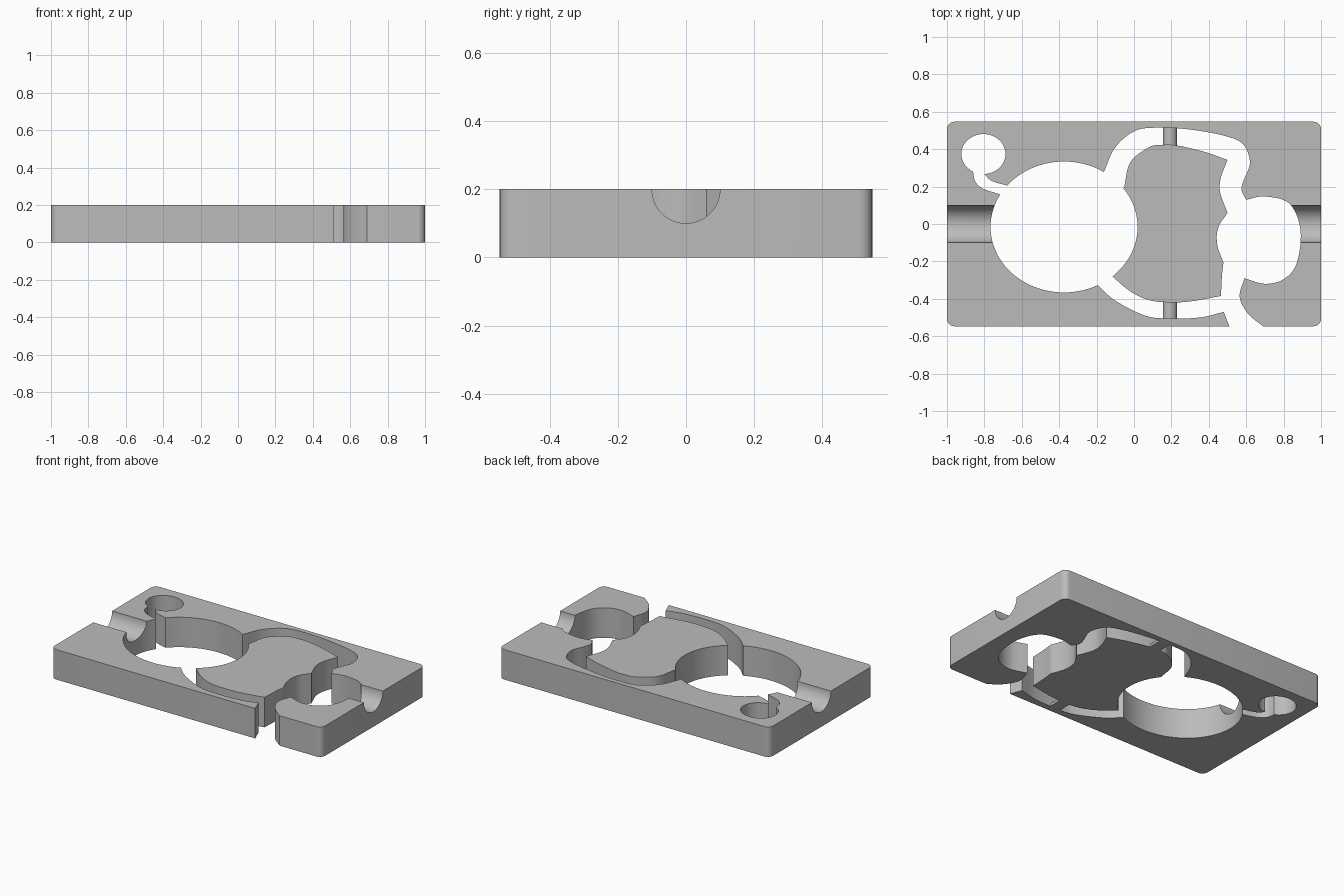
import bpy
import bmesh
import math
from mathutils import Vector

if "Cube" in bpy.data.objects:
    bpy.data.objects.remove(bpy.data.objects["Cube"], do_unlink=True)

HEIGHT = 0.2
HALF_WIDTH = 1.0
HALF_DEPTH = 0.547
CORNER = 0.04
GROOVE_RADIUS = 0.1
BRIDGE_RADIUS = 0.038

grey = bpy.data.materials.new("plain grey")
grey.use_nodes = True
colour = (0.5, 0.5, 0.5, 1)
grey.diffuse_color = colour
grey.node_tree.nodes["Principled BSDF"].inputs["Base Color"].default_value = colour


def spline(*knots, steps=6):
    """Smooth path through the knots, keeping both end points."""
    pts = [Vector(k) for k in knots]
    pts = [pts[0] * 2 - pts[1]] + pts + [pts[-1] * 2 - pts[-2]]
    path = []
    for a, b, c, d in zip(pts, pts[1:], pts[2:], pts[3:]):
        for i in range(steps):
            t = i / steps
            path.append((b * 2 + (c - a) * t + (a * 2 - b * 5 + c * 4 - d) * t**2
                         + (b * 3 - a - c * 3 + d) * t**3) / 2)
    return path + [pts[-2]]


def arc(centre, radii, start, end, clockwise=True, steps=40):
    """Elliptical arc between the directions of two points."""
    def angle(p):
        return math.atan2((p[1] - centre[1]) / radii[1], (p[0] - centre[0]) / radii[0])
    first = angle(start)
    sweep = (angle(end) - first) % math.tau
    if clockwise:
        sweep -= math.tau
    angles = [first + sweep * i / steps for i in range(steps + 1)]
    return [Vector((centre[0] + radii[0] * math.cos(a), centre[1] + radii[1] * math.sin(a)))
            for a in angles]


def finish(obj):
    obj.data.materials.append(grey)
    bpy.ops.object.select_all(action="DESELECT")
    obj.select_set(True)
    bpy.context.view_layer.objects.active = obj
    bpy.ops.object.shade_smooth_by_angle(angle=math.radians(30))


def slab(name, outline):
    """Extrude a closed flat outline to the plate height."""
    bm = bmesh.new()
    face = bm.faces.new([bm.verts.new((p[0], p[1], 0)) for p in outline])
    bmesh.ops.remove_doubles(bm, verts=bm.verts[:], dist=0.004)
    side = bmesh.ops.extrude_face_region(bm, geom=bm.faces[:], use_keep_orig=True)
    top = [v for v in side["geom"] if isinstance(v, bmesh.types.BMVert)]
    bmesh.ops.translate(bm, verts=top, vec=(0, 0, HEIGHT))
    bmesh.ops.recalc_face_normals(bm, faces=bm.faces[:])
    mesh = bpy.data.meshes.new(name)
    bm.to_mesh(mesh)
    bm.free()
    obj = bpy.data.objects.new(name, mesh)
    bpy.context.collection.objects.link(obj)
    return obj


# Shared round opening and the small round hole
opening = ((-0.374, -0.016), (0.393, 0.35))
small_hole = ((-0.805, 0.374), (0.118, 0.107))


# Outer rim with rounded corners, starting at the front gap
rim = [Vector((0.69, -HALF_DEPTH))]
for sx, sy, turn in ((1, -1, -90), (1, 1, 0), (-1, 1, 90), (-1, -1, 180)):
    centre = Vector((sx * (HALF_WIDTH - CORNER), sy * (HALF_DEPTH - CORNER)))
    for i in range(7):
        a = math.radians(turn + i * 15)
        rim.append(centre + Vector((math.cos(a), math.sin(a))) * CORNER)
rim.append(Vector((0.51, -HALF_DEPTH)))

# Inner contour of the frame, walked back to the front gap
lower_channel = spline((0.48, -0.47), (0.35, -0.5), (0.19, -0.505),
                       (0.06, -0.49), (-0.1, -0.41), (-0.19, -0.33))
hole_left = spline((-0.72, 0.16), (-0.81, 0.19), (-0.85, 0.23), (-0.86, 0.28))
hole_right = spline((-0.8, 0.267), (-0.76, 0.23), (-0.68, 0.206))
upper_channel = spline((-0.16, 0.28), (-0.1, 0.41), (0.01, 0.5), (0.15, 0.515),
                       (0.3, 0.505), (0.47, 0.475), (0.58, 0.43), (0.62, 0.33),
                       (0.585, 0.23), (0.575, 0.18), (0.6, 0.13))
side_hole = spline((0.6, 0.13), (0.7, 0.147), (0.83, 0.11), (0.89, -0.03),
                   (0.87, -0.21), (0.8, -0.295), (0.7, -0.32), (0.59, -0.29))
front_gap = spline((0.59, -0.29), (0.565, -0.39), (0.61, -0.48), (0.69, -HALF_DEPTH))

frame = slab("frame", rim + lower_channel
             + arc(*opening, lower_channel[-1], hole_left[0])
             + hole_left + arc(*small_hole, hole_left[-1], hole_right[0])
             + hole_right + arc(*opening, hole_right[-1], upper_channel[0])
             + upper_channel + side_hole + front_gap[:-1])

# Half-round groove across both ends of the frame
bpy.ops.mesh.primitive_cylinder_add(vertices=64, radius=GROOVE_RADIUS, depth=3,
                                    location=(0, 0, HEIGHT),
                                    rotation=(0, math.pi / 2, 0))
cutter = bpy.context.object
cutter.name = "groove_cutter"
cut = frame.modifiers.new("groove", "BOOLEAN")
cut.operation = "DIFFERENCE"
cut.solver = "EXACT"
cut.object = cutter
bpy.context.view_layer.objects.active = frame
bpy.ops.object.modifier_apply(modifier=cut.name)
bpy.data.objects.remove(cutter, do_unlink=True)
finish(frame)

# Loose centre piece
top_edge = spline((-0.053, 0.193), (-0.02, 0.33), (0.08, 0.41), (0.15, 0.423),
                  (0.23, 0.42), (0.38, 0.385), (0.5, 0.342))
right_edge = spline((0.5, 0.342), (0.465, 0.25), (0.46, 0.17), (0.5, 0.06))
notch = spline((0.5, 0.06), (0.45, -0.02), (0.445, -0.11), (0.478, -0.206))
foot = spline((0.478, -0.206), (0.47, -0.28), (0.465, -0.385))
bottom_edge = spline((0.465, -0.385), (0.3, -0.414), (0.19, -0.419),
                     (0.08, -0.407), (-0.02, -0.36), (-0.115, -0.281))
finish(slab("centre_piece", top_edge + right_edge + notch + foot + bottom_edge
            + arc(*opening, bottom_edge[-1], top_edge[0], clockwise=False)))

# Half-round bridges joining the centre piece to the frame
for name, y in (("back_bridge", 0.47), ("front_bridge", -0.462)):
    bm = bmesh.new()
    profile = [bm.verts.new((0.192 + BRIDGE_RADIUS * math.cos(math.pi * i / 16), y - 0.06,
                             BRIDGE_RADIUS * math.sin(math.pi * i / 16)))
               for i in range(17)]
    bm.faces.new(profile)
    ends = bmesh.ops.extrude_face_region(bm, geom=bm.faces[:], use_keep_orig=True)
    far = [v for v in ends["geom"] if isinstance(v, bmesh.types.BMVert)]
    bmesh.ops.translate(bm, verts=far, vec=(0, 0.12, 0))
    bmesh.ops.recalc_face_normals(bm, faces=bm.faces[:])
    mesh = bpy.data.meshes.new(name)
    bm.to_mesh(mesh)
    bm.free()
    bridge = bpy.data.objects.new(name, mesh)
    bpy.context.collection.objects.link(bridge)
    finish(bridge)
